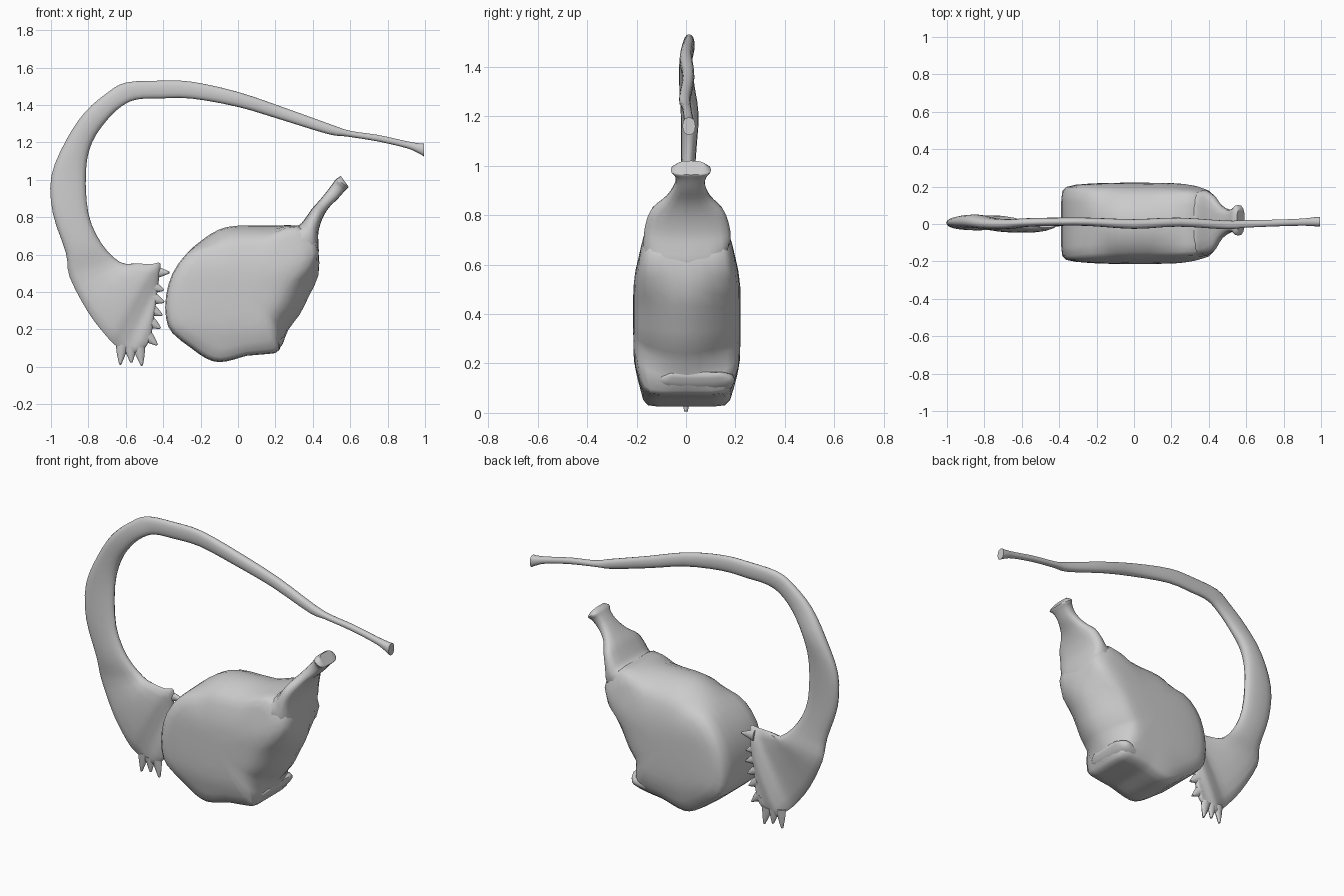
import bpy, bmesh, math


def finish(name, bm, angle):
    bmesh.ops.recalc_face_normals(bm, faces=bm.faces)
    mesh = bpy.data.meshes.new(name)
    bm.to_mesh(mesh)
    bm.free()
    ob = bpy.data.objects.new(name, mesh)
    bpy.context.collection.objects.link(ob)
    bpy.ops.object.select_all(action='DESELECT')
    ob.select_set(True)
    bpy.context.view_layer.objects.active = ob
    bpy.ops.object.shade_smooth_by_angle(angle=math.radians(angle))
    return ob


def skin(name, rings, angle):
    """Join equal rings of points into a closed tube."""
    bm = bmesh.new()
    loops = [[bm.verts.new(p) for p in r] for r in rings]
    n = len(loops[0])
    for a, b in zip(loops, loops[1:]):
        for i in range(n):
            j = (i + 1) % n
            bm.faces.new((a[i], a[j], b[j], b[i]))
    caps = [bm.faces.new(loops[0]), bm.faces.new(loops[-1])]
    bmesh.ops.triangulate(bm, faces=caps)
    return finish(name, bm, angle)


def smooth_rows(rows, steps=3, closed=False):
    """Catmull-Rom interpolation between rows of numbers."""
    out, n = [], len(rows)
    pick = lambda i: rows[i % n] if closed else rows[max(0, min(n - 1, i))]
    for i in range(n if closed else n - 1):
        for k in range(steps):
            t = k / steps
            out.append(tuple(
                b + .5 * t * (c - a + t * (2 * a - 5 * b + 4 * c - d + t * (3 * (b - c) + d - a)))
                for a, b, c, d in zip(pick(i - 1), pick(i), pick(i + 1), pick(i + 2))))
    return out if closed else out + [rows[-1]]


def loft(name, sections, power=1.0, n=16, angle=50):
    """Sections: edge point 1 (x, z), edge point 2 (x, z), half depth, y."""
    rings = []
    for x1, z1, x2, z2, h, y in smooth_rows(sections):
        ring = []
        for k in range(n):
            a = 2 * math.pi * k / n
            c, s = math.cos(a), math.sin(a)
            c = math.copysign(abs(c) ** power, c)
            s = math.copysign(abs(s) ** power, s)
            ring.append(((x1 + x2) / 2 + c * (x1 - x2) / 2, y + h * s,
                         (z1 + z2) / 2 + c * (z1 - z2) / 2))
        rings.append(ring)
    return skin(name, rings, angle)


def ramp(a, b, v):
    t = max(0, min(1, (v - a) / (b - a)))
    return t * t * (3 - 2 * t)


def body_point(x, z, y, s):
    """Shrink the outline towards the centre, rounding the lower right and top edges."""
    right = ramp(.1, .25, x) * ramp(.08, .2, z) * ramp(.62, .45, z)
    top = ramp(.55, .72, z) * ramp(.32, .15, x) * ramp(-.3, -.15, x)
    s *= 1 - (.3 * right + .2 * top) * min(1, (y / .2) ** 2) * s
    x, z = x * s, .4 + (z - .4) * s
    wall = ramp(.06, .30, x - .45 * (z - .1))
    depth = (1 - .13 * ramp(.5, .74, z)) * (1 - .1 * ramp(.22, .05, z)) * (1 - .1 * wall)
    return x, y * depth, z


# Thick bulging body: front outline repeated in layers (y, scale)
body = [(-.385, .38), (-.35, .5), (-.28, .6), (-.19, .68), (-.1, .735), (0, .755),
        (.2, .755), (.32, .755), (.4, .70), (.43, .62), (.43, .49), (.38, .38),
        (.33, .28), (.27, .2), (.22, .09), (.17, .07), (.05, .06), (-.02, .04),
        (-.1, .025), (-.17, .045), (-.25, .10), (-.35, .18), (-.385, .26)]
body = smooth_rows(body, 2, closed=True)
layers = [(-.214, .1), (-.213, .3), (-.211, .5), (-.207, .65), (-.202, .8), (-.192, .93),
          (-.17, .985), (-.12, 1), (-.06, 1), (0, 1), (.06, 1), (.12, 1), (.175, .985),
          (.198, .93), (.21, .8), (.215, .65), (.218, .5), (.22, .3), (.221, .1)]
skin("body", [[body_point(x, z, y, s) for x, z in body] for y, s in layers], 50)

# Neck: broad lobe narrowing to a flared spout
loft("neck", [
    (.2, .70, .40, .52, .17, 0), (.26, .745, .43, .60, .175, 0),
    (.325, .758, .43, .66, .176, .005), (.36, .795, .43, .72, .17, .005),
    (.395, .845, .45, .79, .148, .005), (.435, .89, .485, .85, .092, .01),
    (.48, .945, .535, .90, .062, .015), (.51, .985, .57, .94, .065, .02),
    (.525, 1.005, .59, .96, .082, .02), (.55, 1.02, .59, .965, .06, .02)],
    power=.7)

# Long curved tail, thin at the tip and widening into a rounded fin
loft("tail_and_fin", [
    (.995, 1.195, .995, 1.125, .026, .012), (.97, 1.195, .96, 1.145, .024, .012),
    (.9, 1.207, .9, 1.17, .019, .01), (.75, 1.24, .75, 1.205, .018, .005),
    (.6, 1.262, .58, 1.232, .02, 0), (.5, 1.295, .48, 1.245, .023, -.005),
    (.25, 1.385, .22, 1.325, .024, .01), (0, 1.47, 0, 1.39, .026, 0),
    (-.25, 1.525, -.25, 1.435, .022, .012), (-.42, 1.53, -.42, 1.435, .022, .012),
    (-.6, 1.52, -.54, 1.43, .023, .008), (-.70, 1.465, -.62, 1.395, .026, 0),
    (-.82, 1.36, -.70, 1.32, .03, .002), (-.92, 1.21, -.78, 1.2, .036, .015),
    (-.998, 1.02, -.813, 1.05, .03, .01), (-.99, .82, -.80, .82, .03, 0),
    (-.92, .61, -.73, .66, .034, 0), (-.90, .48, -.63, .56, .034, .012),
    (-.80, .29, -.54, .553, .032, -.01), (-.70, .16, -.46, .55, .026, -.02),
    (-.65, .11, -.415, .552, .024, -.008), (-.61, .07, -.425, .45, .022, .002),
    (-.55, .075, -.44, .33, .02, -.004), (-.5, .1, -.455, .22, .015, 0),
    (-.48, .13, -.465, .17, .008, 0)], power=.85)

# Pointed teeth along the fin edge: tip (x, z), base centre (x, z)
teeth = [(-.365, .505, -.45, .505), (-.395, .41, -.46, .43), (-.393, .345, -.46, .37),
         (-.403, .275, -.47, .31), (-.413, .205, -.475, .245), (-.43, .115, -.49, .17),
         (-.513, .003, -.53, .11), (-.57, .02, -.575, .11), (-.63, .008, -.62, .12)]
for i, (tx, tz, bx, bz) in enumerate(teeth):
    length = math.hypot(tx - bx, tz - bz)
    px, pz = -(tz - bz) / length, (tx - bx) / length
    rows = []
    for t, w in ((0, .034), (.5, .022), (.97, .005)):
        x, z = bx + (tx - bx) * t, bz + (tz - bz) * t
        rows.append((x + px * w, z + pz * w, x - px * w, z - pz * w, .018 - .01 * t, 0))
    loft(f"tooth_{i}", rows, n=8)

# Low flap folded under the body
loft("under_flap", [
    (.0, .12, .05, .07, .13, .03), (.12, .16, .18, .08, .15, .04),
    (.2, .17, .23, .11, .155, .04), (.245, .165, .25, .15, .1, .04)], power=.7)
